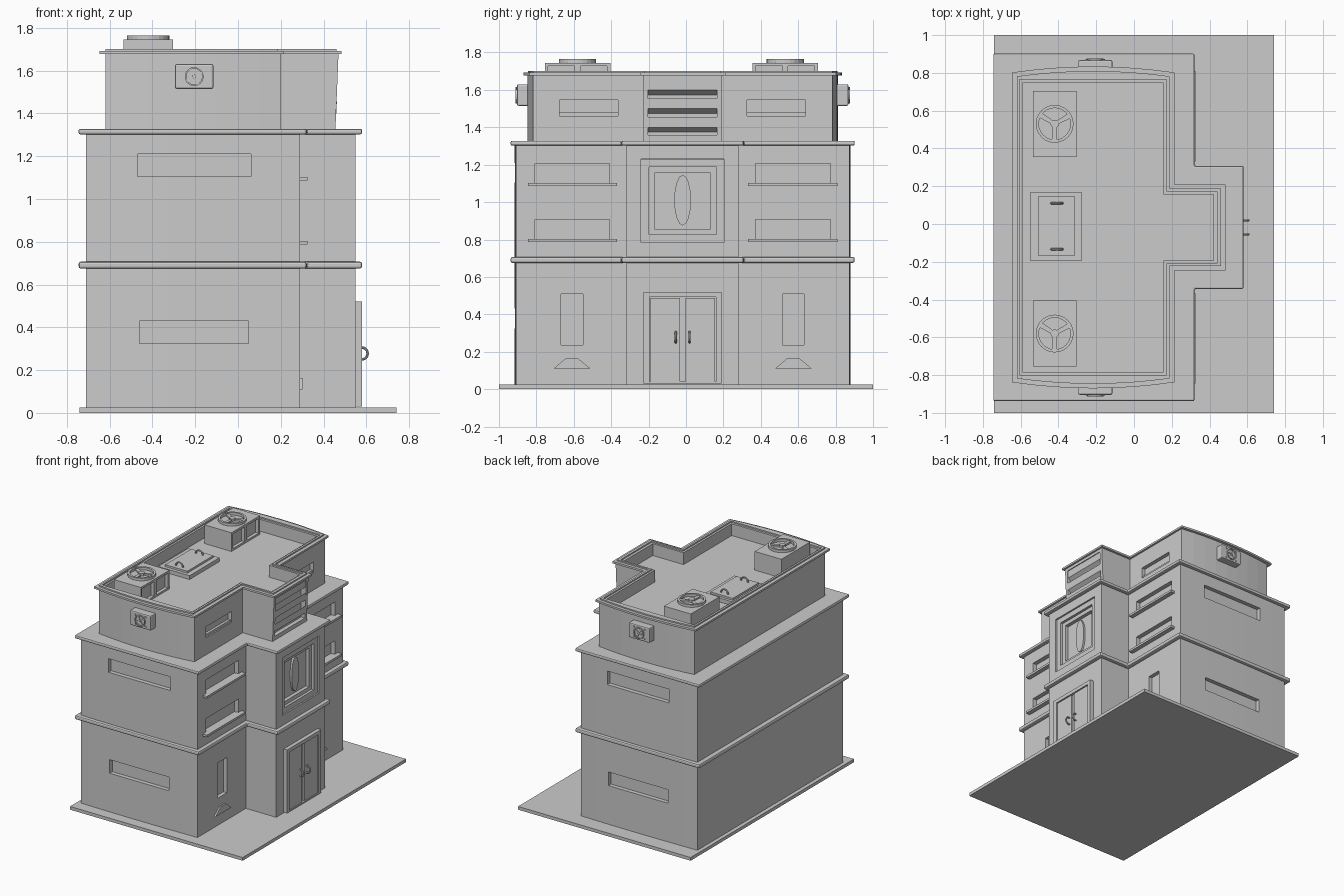
import bpy, bmesh, math

if "Cube" in bpy.data.objects:
    bpy.data.objects.remove(bpy.data.objects["Cube"])

C = -0.018            # y of the building's symmetry line
SIDES = ((-1, "left"), (1, "right"))


def place(u, v, w, axis):
    return {"x": (w, u, v), "y": (u, w, v), "z": (u, v, w)}[axis]


def finish(name, bm, bevel=0):
    bmesh.ops.recalc_face_normals(bm, faces=bm.faces)
    me = bpy.data.meshes.new(name)
    bm.to_mesh(me)
    bm.free()
    ob = bpy.data.objects.new(name, me)
    bpy.context.collection.objects.link(ob)
    if bevel:
        m = ob.modifiers.new("Bevel", "BEVEL")
        m.width, m.segments, m.limit_method = bevel, 2, "ANGLE"
    return ob


def add_prism(bm, pts, a, b, axis):
    lo = [bm.verts.new(place(u, v, a, axis)) for u, v in pts]
    hi = [bm.verts.new(place(u, v, b, axis)) for u, v in pts]
    bm.faces.new(lo)
    bm.faces.new(hi)
    for i in range(len(pts)):
        j = (i + 1) % len(pts)
        bm.faces.new((lo[i], lo[j], hi[j], hi[i]))


def add_ring(bm, outer, inner, a, b, axis):
    r = [[bm.verts.new(place(u, v, w, axis)) for u, v in pts]
         for pts, w in ((outer, a), (outer, b), (inner, b), (inner, a))]
    n = len(outer)
    for k in range(4):
        for i in range(n):
            j = (i + 1) % n
            bm.faces.new((r[k][i], r[k][j], r[k - 3][j], r[k - 3][i]))


def prism(name, pts, a, b, axis="z", bevel=0):
    bm = bmesh.new()
    add_prism(bm, pts, a, b, axis)
    return finish(name, bm, bevel)


def ring(name, outer, inner, a, b, axis="z", bevel=0):
    bm = bmesh.new()
    add_ring(bm, outer, inner, a, b, axis)
    return finish(name, bm, bevel)


def rect(u0, u1, v0, v1):
    return [(u0, v0), (u1, v0), (u1, v1), (u0, v1)]


def box(name, x0, x1, y0, y1, z0, z1, bevel=0):
    return prism(name, rect(x0, x1, y0, y1), z0, z1, "z", bevel)


def circle(u, v, r, n=24):
    return [(u + r * math.cos(2 * math.pi * i / n), v + r * math.sin(2 * math.pi * i / n)) for i in range(n)]


def plan(x0, x1, x2, ye, yb, bulge=0):
    """T-shaped footprint: wide block plus front bay, ends bowed by bulge."""
    end = [(x0 + (x1 - x0) * t / 8, ye + bulge * (1 - (t / 4 - 1) ** 2)) for t in range(9)]
    half = end + [(x1, yb), (x2, yb)]
    return [(x, C + y) for x, y in half] + [(x, C - y) for x, y in reversed(half)]


def cut(ob, boxes):
    bm = bmesh.new()
    for x0, x1, y0, y1, z0, z1 in boxes:
        add_prism(bm, rect(x0, x1, y0, y1), z0, z1, "z")
    subtract(ob, finish("cutter", bm))


def subtract(ob, cutter):
    cutter.hide_render = True
    m = ob.modifiers.new("Cut", "BOOLEAN")
    m.operation, m.solver, m.object = "DIFFERENCE", "EXACT", cutter
    bpy.context.view_layer.objects.active = ob
    bpy.ops.object.modifier_apply(modifier=m.name)
    bpy.data.objects.remove(cutter)


def span(s, a, b):
    """Mirror a y interval about the symmetry line."""
    return tuple(sorted((C + s * a, C + s * b)))


def fan(name, u, v, r, a, b, axis, blades):
    bm = bmesh.new()
    add_ring(bm, circle(u, v, r), circle(u, v, r * 0.84), a, b, axis)
    add_prism(bm, circle(u, v, r * 0.22, 12), a, b, axis)
    for k in range(blades):
        t = 2 * math.pi * k / blades + 0.5
        pts = [(u + r * q * math.cos(t + d), v + r * q * math.sin(t + d))
               for q, d in ((0.18, -0.6), (0.86, -0.16), (0.86, 0.16), (0.18, 0.6))]
        add_prism(bm, pts, a, a + (b - a) * 0.7, axis)
    finish(name, bm)


def handle(name, loc, r, rot=(math.pi / 2, 0, 0)):
    bpy.ops.mesh.primitive_torus_add(major_radius=r, minor_radius=0.006, major_segments=20,
                                     minor_segments=8, location=loc, rotation=rot)
    bpy.context.object.name = name
    bpy.ops.object.shade_smooth_by_angle()


# ground slab and storeys
box("ground_slab", -0.74, 0.74, -1, 1, 0, 0.025)
walls = plan(-0.71, 0.29, 0.55, 0.892, 0.30, 0.006)
lower = prism("lower_storey", walls, 0.02, 0.69)
middle = prism("middle_storey", walls, 0.69, 1.315)
upper = prism("upper_storey", plan(-0.62, 0.20, 0.47, 0.80, 0.21, 0.03), 1.315, 1.685)
for v in upper.data.vertices:
    if v.co.x > 0.4 and v.co.z < 1.4:
        v.co.x = 0.455

# ledges between storeys
band = plan(-0.745, 0.32, 0.58, 0.92, 0.326)
prism("lower_ledge", band, 0.675, 0.707, bevel=0.01)
prism("upper_ledge", band, 1.302, 1.328, bevel=0.008)

# roof well and parapet trim
well = plan(-0.59, 0.156, 0.42, 0.765, 0.175)
subtract(upper, prism("cutter", well, 1.60, 1.8))
ring("parapet_trim", plan(-0.647, 0.215, 0.484, 0.82, 0.228, 0.032), well, 1.677, 1.692)
ring("parapet_cap", plan(-0.62, 0.188, 0.46, 0.80, 0.205, 0.028),
     plan(-0.605, 0.172, 0.44, 0.782, 0.19), 1.69, 1.702)

# window recesses
low, mid, top = [], [], []
for s, n in SIDES:
    end = span(s, 0.865, 1.0)
    low += [(-0.46, 0.05, *end, 0.325, 0.43), (0.26, 0.4, *span(s, 0.533, 0.65), 0.235, 0.508)]
    mid += [(-0.47, 0.06, *end, 1.105, 1.21)]
    top += [(0.17, 0.3, *span(s, 0.345, 0.658), 1.46, 1.545)]
    box(n + "_window_ledge", 0.165, 0.19, *span(s, 0.345, 0.658), 1.46, 1.478)
    for z in (0.80, 1.10):
        mid += [(0.255, 0.4, *span(s, 0.39, 0.79), z, z + 0.107)]
        box(n + "_window_sill", 0.27, 0.325, *span(s, 0.35, 0.827), z - 0.014, z + 0.003)
    # hooded vents low on the wings
    y = C + s * 0.592
    prism(n + "_wall_vent", [(y - 0.098, 0.11), (y + 0.098, 0.11), (y + 0.035, 0.163), (y - 0.035, 0.163)],
          0.28, 0.302, "x")
mid += [(0.49, 0.7, *span(1, -0.222, 0.222), 0.785, 1.23)]
top += [(0.425, 0.6, *span(1, -0.185, 0.185), 1.36, 1.655)]
cut(lower, low)
cut(middle, mid)
cut(upper, top)


# stepped panel on the bay, with a plain medallion
def panel(h):
    return rect(C - h, C + h, 1.007 - h, 1.007 + h)


ring("panel_outer_frame", panel(0.222), panel(0.18), 0.485, 0.538, "x")
ring("panel_inner_frame", panel(0.18), panel(0.15), 0.485, 0.518, "x")
prism("panel_medallion", [(C + 0.045 * math.cos(t * math.pi / 8), 1.01 + 0.135 * math.sin(t * math.pi / 8))
                          for t in range(16)], 0.485, 0.505, "x")

# louvres on the top of the bay
for z in (1.36, 1.46, 1.56):
    prism("bay_louvre", [(0.42, z + 0.01), (0.46, z + 0.04), (0.462, z + 0.095), (0.42, z + 0.06)],
          C - 0.187, C + 0.187, "y")

# double doors
ring("door_frame", rect(C - 0.208, C + 0.208, 0.03, 0.52), rect(C - 0.178, C + 0.178, 0.04, 0.492), 0.54, 0.58, "x")
box("door_backing", 0.54, 0.56, C - 0.18, C + 0.18, 0.03, 0.5)
for s, n in SIDES:
    box(n + "_door", 0.55, 0.572, *span(s, 0.014, 0.172), 0.04, 0.488)
    handle(n + "_door_handle", (0.578, C + s * 0.037, 0.278), 0.028)

for s, n in SIDES:
    # wall-mounted air units
    box(n + "_wall_unit", -0.295, -0.115, *span(s, 0.80, 0.886), 1.515, 1.63, 0.008)
    f = C + s * 0.884
    fan(n + "_wall_unit_fan", -0.205, 1.572, 0.044, f, f + s * 0.01, "y", 4)
    for dx in (-0.045, 0.045):
        for dz in (-0.037, 0.037):
            prism(n + "_unit_screw", circle(-0.205 + dx, 1.572 + dz, 0.007, 8), f, f + s * 0.007, "y")
    # roof air units with open side bays
    y = -0.025 + s * 0.555
    unit = box(n + "_roof_unit", -0.535, -0.305, y - 0.175, y + 0.175, 1.595, 1.745)
    cut(unit, [(-0.33, -0.2, y - 0.158, y - 0.015, 1.615, 1.728), (-0.33, -0.2, y + 0.015, y + 0.158, 1.615, 1.728)])
    fan(n + "_roof_fan", -0.42, y, 0.10, 1.74, 1.765, "z", 3)
    # hatch handles
    handle("hatch_handle", (-0.408, -0.012 + s * 0.122, 1.645), 0.03)

# roof hatch
box("hatch_base", -0.548, -0.278, -0.196, 0.17, 1.595, 1.63)
box("hatch_lid", -0.505, -0.315, -0.17, 0.148, 1.62, 1.645)
